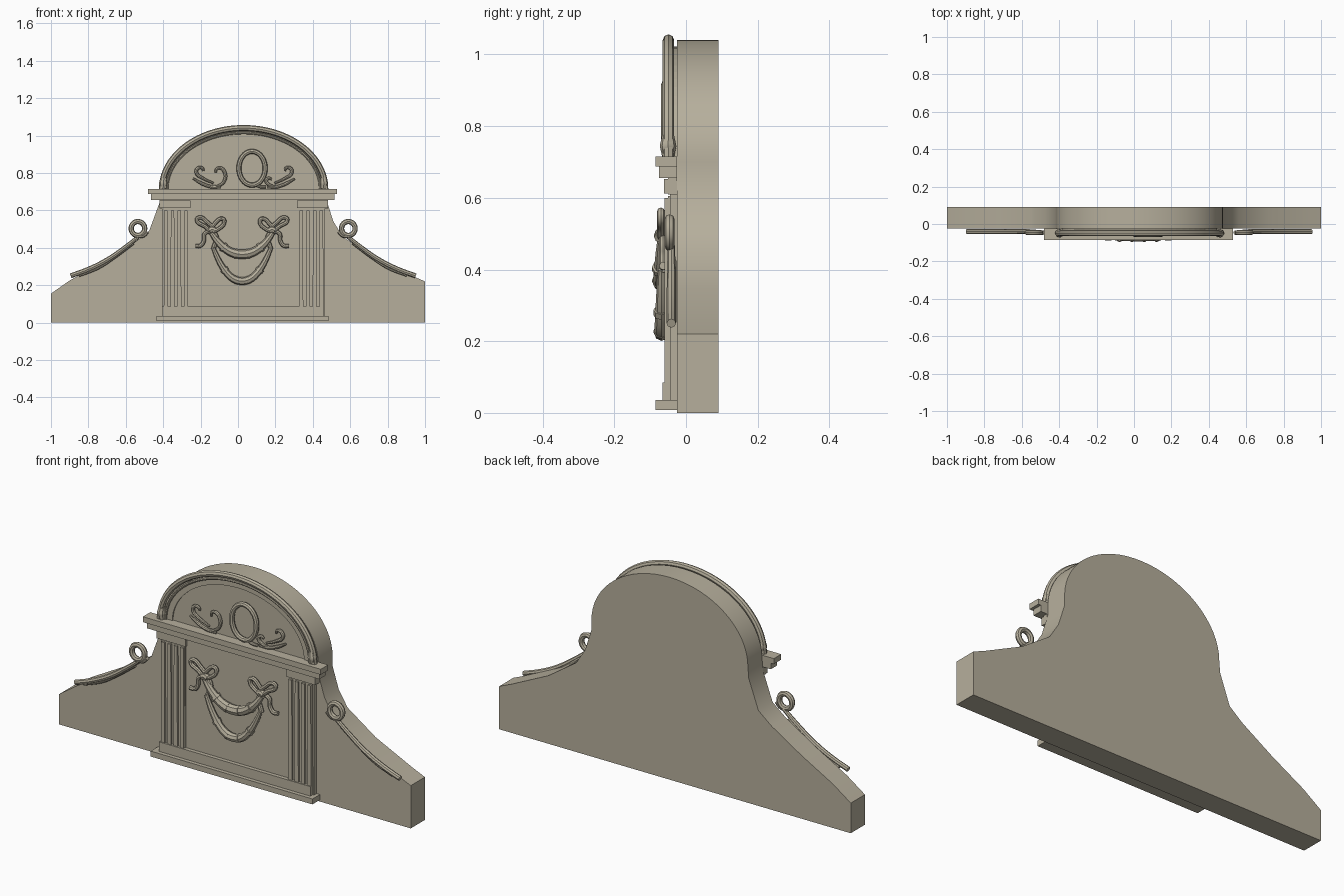
import bpy, bmesh, math
from math import sin, cos, pi

if "Cube" in bpy.data.objects:
    bpy.data.objects.remove(bpy.data.objects["Cube"], do_unlink=True)

STONE = (0.47, 0.43, 0.335, 1)
mat = bpy.data.materials.new("beige stone")
mat.use_nodes = True
mat.diffuse_color = STONE
mat.node_tree.nodes["Principled BSDF"].inputs["Base Color"].default_value = STONE
CX = 0.03  # axis of the central bay


def add(name, data):
    ob = bpy.data.objects.new(name, data)
    bpy.context.collection.objects.link(ob)
    data.materials.append(mat)
    return ob


def smooth(ob):
    bpy.ops.object.select_all(action='DESELECT')
    ob.select_set(True)
    bpy.context.view_layer.objects.active = ob
    bpy.ops.object.shade_smooth_by_angle(angle=math.radians(40))


def plate(name, outline, y0, y1):
    """Extrude an x-z outline from y0 (front) to y1 (back)."""
    bm = bmesh.new()
    face = bm.faces.new([bm.verts.new((x, y0, z)) for x, z in outline])
    ext = bmesh.ops.extrude_face_region(bm, geom=[face])
    verts = [v for v in ext["geom"] if isinstance(v, bmesh.types.BMVert)]
    bmesh.ops.translate(bm, verts=verts, vec=(0, y1 - y0, 0))
    bmesh.ops.recalc_face_normals(bm, faces=bm.faces)
    me = bpy.data.meshes.new(name)
    bm.to_mesh(me)
    bm.free()
    return add(name, me)


def box(name, x0, x1, z0, z1, y0, y1=-0.025):
    return plate(name, [(x0, z0), (x1, z0), (x1, z1), (x0, z1)], y0, y1)


def arc(rx, rz, z, a0=0, a1=pi, n=32, x=CX):
    return [(x + rx * cos(a0 + (a1 - a0) * i / n), z + rz * sin(a0 + (a1 - a0) * i / n))
            for i in range(n + 1)]


def tube(name, pts, r, y, closed=False, radii=None):
    """Round rod along x-z points, smoothed through a spline."""
    cu = bpy.data.curves.new(name, 'CURVE')
    cu.dimensions = '3D'
    cu.bevel_depth, cu.bevel_resolution = r, 2
    cu.use_fill_caps = True
    sp = cu.splines.new('BEZIER')
    sp.resolution_u = 5
    sp.use_cyclic_u = closed
    sp.bezier_points.add(len(pts) - 1)
    for i, (x, z) in enumerate(pts):
        p = sp.bezier_points[i]
        p.co = (x, y, z)
        p.handle_left_type = p.handle_right_type = 'AUTO'
        p.radius = radii[i] if radii else 1
    tmp = bpy.data.objects.new("tmp", cu)
    bpy.context.collection.objects.link(tmp)
    dg = bpy.context.evaluated_depsgraph_get()
    me = bpy.data.meshes.new_from_object(tmp.evaluated_get(dg))
    bpy.data.objects.remove(tmp, do_unlink=True)
    me.materials.clear()
    ob = add(name, me)
    smooth(ob)
    return ob


# Back slab with sloping shoulders and arched top
slab = [(-1, 0), (1, 0), (1, 0.22), (0.93, 0.25), (0.72, 0.35), (0.56, 0.46), (0.51, 0.54), (0.475, 0.65)]
slab += arc(0.445, 0.34, 0.70) + [(-0.42, 0.64), (-0.475, 0.49), (-0.55, 0.43), (-0.72, 0.325),
                                  (-0.9, 0.225), (-1, 0.155)]
smooth(plate("back_slab", slab, -0.025, 0.09))

# Central panel, plinth, cornice
box("central_panel", -0.405, 0.465, 0.03, 0.66, -0.045)
box("plinth_foot", -0.437, 0.483, 0.008, 0.036, -0.085)
box("plinth_upper", -0.405, 0.457, 0.036, 0.085, -0.065)
box("frieze", -0.42, 0.48, 0.61, 0.656, -0.050)
box("cornice_lower", -0.465, 0.515, 0.656, 0.687, -0.075)
box("cornice_upper", -0.482, 0.53, 0.687, 0.715, -0.085)

# Fluted pilasters
for side, label in ((-1, "right"), (1, "left")):
    xs = lambda d: CX + side * d
    box(label + "_capital", *sorted((xs(0.285), xs(0.45))), 0.612, 0.652, -0.062)
    box(label + "_pilaster", *sorted((xs(0.295), xs(0.425))), 0.085, 0.605, -0.050)
    for k in range(4):
        d = 0.308 + k * 0.036
        plate(f"{label}_fillet_{k}",
              [(xs(d - 0.011), 0.085), (xs(d + 0.011), 0.085),
               (xs(d + 0.009), 0.60), (xs(d - 0.009), 0.60)], -0.060, -0.045)

# Arched pediment
plate("tympanum", arc(0.385, 0.275, 0.712), -0.035, -0.025)
inner = arc(0.415, 0.31, 0.712)
plate("arch_backing", inner + arc(0.375, 0.27, 0.712)[::-1], -0.042, -0.025)
tube("arch_moulding", arc(0.437, 0.328, 0.712, n=24), 0.016, -0.049)
tube("arch_inner_bead", arc(0.410, 0.302, 0.712, n=24), 0.007, -0.046)
for side, label in ((-1, "right"), (1, "left")):
    x = CX + side * 0.425
    tube(label + "_arch_foot", [(x, 0.715), (x + side * 0.004, 0.745), (x, 0.775)],
         0.021, -0.050, radii=[0.8, 1.1, 0.8])

# Oval wreath and scrolls
tube("oval_wreath", arc(0.070, 0.090, 0.825, 0, 2 * pi, 16, 0.075)[:-1], 0.013, -0.057, True)
tube("wreath_tie", [(0.09, 0.74), (0.12, 0.726), (0.15, 0.725)], 0.008, -0.055)
for side, label, x0 in ((-1, "right", 0.0), (1, "left", 0.065)):
    for part, pts in (
            ("stem", [(0.24, 0.77), (0.19, 0.742), (0.14, 0.725), (0.09, 0.722)]),
            ("outer_scroll", [(0.13, 0.745), (0.185, 0.77), (0.222, 0.80), (0.215, 0.825),
                              (0.19, 0.825), (0.185, 0.81)]),
            ("inner_scroll", [(0.15, 0.728), (0.095, 0.735), (0.07, 0.765), (0.07, 0.80),
                              (0.09, 0.825), (0.115, 0.82), (0.12, 0.80)])):
        if side > 0 and part == "inner_scroll":
            pts = [(0.15, 0.728), (0.105, 0.735), (0.085, 0.76), (0.10, 0.772), (0.115, 0.765)]
        n = len(pts)
        tube(f"{label}_{part}", [(x0 + side * x, z) for x, z in pts], 0.008, -0.047,
             radii=[0.7 + 0.5 * sin(pi * i / (n - 1)) for i in range(n)])

# Draped garlands with binding rings
SX = 0.022
def drape(t, half, top, drop):
    return SX + half * t, top - drop * (1 - abs(t) ** 2.2)

for name, half, top, drop, r in (("upper_garland", 0.165, 0.48, 0.115, 0.025),
                                 ("lower_garland", 0.155, 0.40, 0.178, 0.021)):
    ts = [-1 + i / 6 for i in range(13)]
    tube(name, [drape(t, half, top, drop) for t in ts], r, -0.068,
         radii=[0.5 + 0.5 * cos(t * pi / 2) ** 0.7 if abs(t) < 1 else 0.5 for t in ts])
    for k, t in enumerate((-0.6, -0.2, 0.2, 0.6)):
        tube(f"{name}_band_{k}", [drape(t - 0.035, half, top, drop), drape(t + 0.035, half, top, drop)],
             r * 1.04, -0.069)

# Ribbon bows
for side, label in ((-1, "right"), (1, "left")):
    q = lambda pts: [(SX + side * x, z) for x, z in pts]
    tube(label + "_bow_outer_loop", q([(0.16, 0.495), (0.20, 0.515), (0.242, 0.55), (0.225, 0.562),
                                       (0.19, 0.54)]), 0.011, -0.070, True)
    tube(label + "_bow_inner_loop", q([(0.16, 0.495), (0.145, 0.53), (0.105, 0.555), (0.095, 0.54),
                                       (0.12, 0.505)]), 0.011, -0.070, True)
    tube(label + "_bow_knot", q([(0.145, 0.49), (0.16, 0.498), (0.175, 0.49)]), 0.017, -0.072)
    tube(label + "_ribbon_tail", q([(0.165, 0.49), (0.20, 0.475), (0.205, 0.435), (0.225, 0.41),
                                    (0.25, 0.41)]), 0.011, -0.064)
    tube(label + "_ribbon_fall", q([(0.155, 0.49), (0.135, 0.45), (0.145, 0.42), (0.155, 0.39)]),
         0.012, -0.060)

# Sweeping shoulder rods ending in ring scrolls
for side, label, dx in ((-1, "right", 0.0), (1, "left", 0.055)):
    q = lambda pts: [(side * (x + dx), z) for x, z in pts]
    tube(label + "_shoulder_rod", q([(0.895, 0.25), (0.80, 0.285), (0.70, 0.335), (0.60, 0.405),
                                     (0.525, 0.465)]), 0.013, -0.041, radii=[1, 1, 1, 0.9, 0.8])
    tube(label + "_shoulder_bead", q([(0.85, 0.253), (0.75, 0.292), (0.66, 0.35), (0.56, 0.425)]),
         0.009, -0.036)
    tube(label + "_ring_scroll", q(arc(0.036, 0.037, 0.503, 0, 2 * pi, 10, 0.535)[:-1]),
         0.014, -0.046, True)
    tube(label + "_scroll_tip", q([(0.545, 0.465), (0.51, 0.465), (0.485, 0.488)]), 0.012, -0.046)
